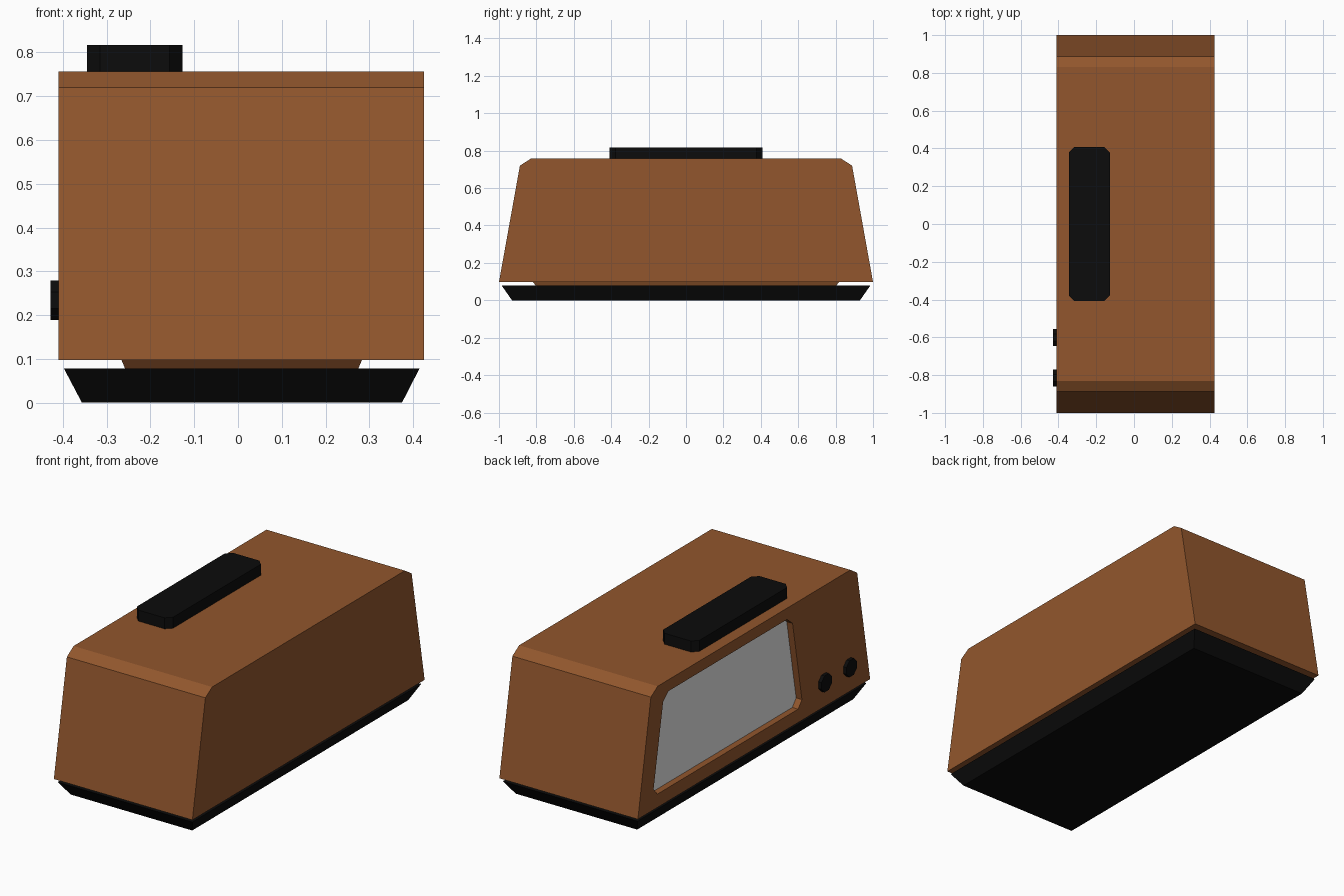
import bpy, bmesh
from math import cos, sin, pi
from mathutils import Vector

cube = bpy.data.objects.get("Cube")
if cube:
    bpy.data.objects.remove(cube, do_unlink=True)


def material(name, rgb):
    mat = bpy.data.materials.new(name)
    mat.use_nodes = True
    mat.diffuse_color = (*rgb, 1)
    bsdf = next(n for n in mat.node_tree.nodes if n.type == 'BSDF_PRINCIPLED')
    bsdf.inputs["Base Color"].default_value = (*rgb, 1)
    return mat


wood = material("wood brown", (0.287, 0.094, 0.026))
black = material("matte black", (0.0035, 0.0035, 0.0035))
grey = material("screen grey", (0.8, 0.8, 0.8))


def loft(name, start, end, mat):
    """Solid between two matching loops of points."""
    bm = bmesh.new()
    a = [bm.verts.new(p) for p in start]
    b = [bm.verts.new(p) for p in end]
    bm.faces.new(a)
    bm.faces.new(b)
    for i in range(len(a)):
        j = (i + 1) % len(a)
        bm.faces.new((a[i], a[j], b[j], b[i]))
    bmesh.ops.recalc_face_normals(bm, faces=bm.faces)
    mesh = bpy.data.meshes.new(name)
    bm.to_mesh(mesh)
    bm.free()
    mesh.materials.append(mat)
    obj = bpy.data.objects.new(name, mesh)
    bpy.context.collection.objects.link(obj)
    return obj


def extrude_x(name, outline, x0, x1, mat):
    """Extrude a (y, z) outline along x."""
    return loft(name, [(x0, y, z) for y, z in outline],
                [(x1, y, z) for y, z in outline], mat)


def rect(x0, x1, y, z):
    return [(x0, -y, z), (x1, -y, z), (x1, y, z), (x0, y, z)]


def chamfer(corners, size):
    """Cut every corner of a 2D outline."""
    out = []
    for i, c in enumerate(corners):
        p = Vector(c)
        for q in (corners[i - 1], corners[(i + 1) % len(corners)]):
            out.append(tuple(p + (Vector(q) - p).normalized() * size))
    return out


FACE = -0.41

# Wooden case with sloping ends and clipped top edges
half = [(1, 0.097), (0.888, 0.72), (0.83, 0.757)]
profile = half + [(-y, z) for y, z in reversed(half)]
case = extrude_x("case", profile, FACE, 0.425, wood)

# Recessed opening for the screen
opening = chamfer([(-0.42, 0.17), (0.872, 0.17), (0.775, 0.695), (-0.325, 0.695)], 0.04)
cutter = extrude_x("screen_cutter", opening, FACE - 0.1, FACE + 0.04, wood)
cutter.hide_render = True
cut = case.modifiers.new("screen opening", 'BOOLEAN')
cut.operation = 'DIFFERENCE'
cut.solver = 'EXACT'
cut.object = cutter
bpy.context.view_layer.objects.active = case
bpy.ops.object.modifier_apply(modifier=cut.name)
bpy.data.objects.remove(cutter, do_unlink=True)

extrude_x("screen", opening, FACE + 0.035, FACE + 0.042, grey)

# Plinth under the case and flared base
loft("plinth", rect(-0.257, 0.274, 0.8, 0.075), rect(-0.267, 0.284, 0.82, 0.099), wood)
loft("base", rect(-0.357, 0.375, 0.93, 0), rect(-0.398, 0.415, 0.985, 0.078), black)

# Top button with clipped corners
button = chamfer([(-0.345, -0.408), (-0.127, -0.408), (-0.127, 0.408), (-0.345, 0.408)], 0.03)
loft("top_button", [(x, y, 0.75) for x, y in button],
     [(x, y, 0.817) for x, y in button], black)

# Two small knobs beside the screen
SIDES = 8
radius = 0.045 / cos(pi / SIDES)
for name, y in (("inner_knob", -0.6), ("outer_knob", -0.815)):
    angles = [(i + 0.5) * 2 * pi / SIDES for i in range(SIDES)]
    ring = [(y + radius * cos(t), 0.234 + radius * sin(t)) for t in angles]
    extrude_x(name, ring, FACE - 0.018, FACE + 0.01, black)
